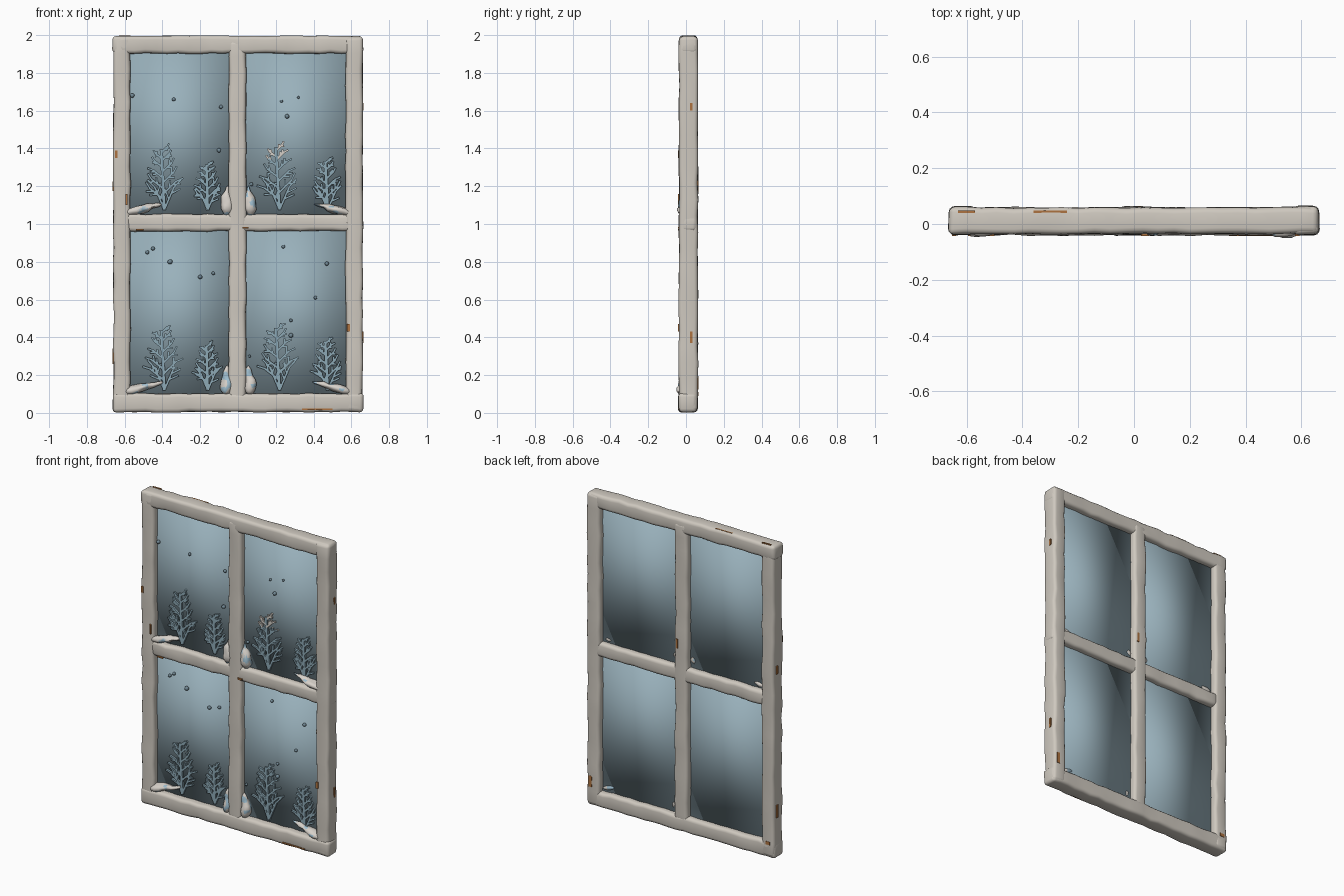
import bpy, bmesh, math, random
from mathutils import Vector, Matrix, noise

random.seed(4)
if "Cube" in bpy.data.objects:
    bpy.data.objects.remove(bpy.data.objects["Cube"])


def material(name, r, g, b):
    m = bpy.data.materials.new(name)
    m.use_nodes = True
    m.diffuse_color = (r, g, b, 1)
    m.node_tree.nodes["Principled BSDF"].inputs["Base Color"].default_value = (r, g, b, 1)
    return m


PAINT = material("weathered white paint", 0.62, 0.58, 0.52)
GLASS = material("frosty blue glass", 0.32, 0.44, 0.5)
FROST = material("frost blue", 0.27, 0.4, 0.47)
SNOW = material("snow", 0.68, 0.64, 0.59)
ICE = material("ice blue", 0.35, 0.52, 0.63)
WOOD = material("bare orange wood", 0.42, 0.17, 0.05)
DROP = material("dark droplet", 0.17, 0.25, 0.3)


def finish(name, bm, *mats, smooth=True):
    me = bpy.data.meshes.new(name)
    bm.normal_update()
    bm.to_mesh(me)
    bm.free()
    for m in mats:
        me.materials.append(m)
    for p in me.polygons:
        p.use_smooth = smooth
    ob = bpy.data.objects.new(name, me)
    bpy.context.collection.objects.link(ob)
    return ob


def box(bm, lo, hi):
    lo, hi = Vector(lo), Vector(hi)
    mat = Matrix.Translation((lo + hi) / 2) @ Matrix.Diagonal((*(hi - lo), 1))
    return bmesh.ops.create_cube(bm, size=1, matrix=mat)["verts"]


# Frame bars: long boxes with uneven edges and rounded corners
def bar(name, x0, x1, z0, z1, y0=-0.037, y1=0.062):
    bm = bmesh.new()
    box(bm, (x0, y0, z0), (x1, y1, z1))
    axis = 0 if x1 - x0 > z1 - z0 else 2
    long_edges = [e for e in bm.edges
                  if abs(e.verts[0].co[axis] - e.verts[1].co[axis]) > 0.2]
    bmesh.ops.subdivide_edges(bm, edges=long_edges, cuts=22, use_grid_fill=True)
    for v in bm.verts:
        v.co += Vector([random.uniform(-0.004, 0.004) for _ in range(3)])
    ob = finish(name, bm, PAINT)
    bev = ob.modifiers.new("rounded edges", "BEVEL")
    bev.width, bev.segments, bev.limit_method = 0.02, 3, "ANGLE"
    bev.angle_limit = math.radians(50)
    return ob


bar("left_stile", 0.57, 0.66, 0.01, 1.99)
bar("right_stile", -0.66, -0.57, 0.01, 1.99)
bar("mullion", -0.048, 0.043, 0.03, 1.97)
bar("top_rail", -0.663, 0.663, 1.903, 1.996, -0.035, 0.059)
bar("bottom_rail", -0.663, 0.663, 0.004, 0.103, -0.04, 0.06)
bar("middle_rail", -0.6, 0.662, 0.962, 1.052, -0.033, 0.058)

# Glass panes, softly shaded all round
for side, x0, x1 in (("right", -0.58, -0.04), ("left", 0.035, 0.58)):
    for level, z0, z1 in (("lower", 0.09, 0.97), ("upper", 1.04, 1.91)):
        bm = bmesh.new()
        box(bm, (x0, 0.004, z0), (x1, 0.022, z1))
        finish(f"{level}_{side}_pane", bm, GLASS)


# Frost trees: flat twigs lying on the glass
def twig(bm, a, b, w):
    d = b - a
    mid = (a + b) / 2
    rot = Matrix.Rotation(math.atan2(d.x, d.y), 4, "Y")
    mat = Matrix.Translation((mid.x, -0.001, mid.y)) @ rot @ Matrix.Diagonal((w, 0.014, d.length, 1))
    bmesh.ops.create_cube(bm, size=1, matrix=mat)


def heading(angle, length):
    return Vector((math.sin(angle), math.cos(angle))) * length


def branch(bm, a, angle, length, w, depth):
    b = a + heading(angle, length)
    twig(bm, a, b, w)
    if depth:
        for t, turn in ((0.45, 0.75), (0.7, -0.7), (0.95, 0.35)):
            branch(bm, a.lerp(b, t), angle + turn * random.choice((-1, 1)),
                   length * 0.42, w * 0.85, depth - 1)


def frost_tree(name, x, z, height, lean):
    bm = bmesh.new()
    base = Vector((x, z))
    tip = base + heading(lean, height)
    twig(bm, base, tip, 0.017)
    for t in (0.22, 0.4, 0.58, 0.76, 0.9):
        for s in (-1, 1):
            start = base.lerp(tip, t + 0.05 * s)
            branch(bm, start, lean + s * 0.85, height * (0.36 - 0.24 * t), 0.012, 1)
    for s in (-1, 1):
        branch(bm, base, s * 0.4, height * 0.42, 0.012, 1)
    ob = finish(name, bm, FROST, SNOW, smooth=False)
    if name == "upper_frost_tree_3":
        for p in ob.data.polygons:
            p.material_index = int(p.center.z > z + 0.8 * height)


for level, z in (("lower", 0.12), ("upper", 1.075)):
    for i, (x, h, lean) in enumerate(((-0.39, 0.32, -0.05), (-0.16, 0.24, -0.03),
                                      (0.22, 0.33, -0.06), (0.475, 0.26, -0.05))):
        frost_tree(f"{level}_frost_tree_{i + 1}", x, z, h, lean)


# Snow clumps: lumpy tapered drops, with patches of ice
def snow_clump(name, x, z, width, depth, length, tilt, icy):
    bm = bmesh.new()
    bmesh.ops.create_icosphere(bm, subdivisions=3, radius=0.5)
    for v in bm.verts:
        taper = 0.78 - 0.75 * v.co.z
        v.co.x *= taper * width
        v.co.y *= taper * depth
        v.co.z *= length
        v.co += v.normal * 0.014 * noise.noise(v.co * 25 + Vector((x, z, 0)))
    for f in bm.faces:
        c = f.calc_center_median()
        f.material_index = int(noise.noise(c * 22 + Vector((x * 9, z, 2))) > icy)
    bm.transform(Matrix.Translation((x, -0.01, z)) @ Matrix.Rotation(tilt, 4, "Y"))
    finish(name, bm, SNOW, ICE)


for level, z in (("lower", 0.1), ("upper", 1.045)):
    for side, s in (("left", 1), ("right", -1)):
        snow_clump(f"{level}_{side}_corner_snow", s * 0.505, z + 0.035, 0.05, 0.08, 0.22, -s * 1.32, 0.3)
        snow_clump(f"{level}_{side}_middle_snow", s * 0.06, z + 0.075, 0.075, 0.07, 0.16, -s * 0.06, 0.15)

# Droplets scattered over the glass
bm = bmesh.new()
for x, z in ((-.56, 1.68), (-.34, 1.66), (-.09, 1.62), (-.1, 1.39), (.23, 1.65), (.32, 1.67),
             (.26, 1.57), (.07, 1.21), (-.48, .85), (-.45, .87), (-.36, .8), (-.2, .72),
             (-.13, .74), (.24, .88), (.47, .79), (.41, .61), (.28, .49), (.28, .41), (.06, .3)):
    bmesh.ops.create_icosphere(bm, subdivisions=2, radius=random.uniform(0.007, 0.014),
                               matrix=Matrix.Translation((x, -0.002, z)))
finish("droplets", bm, DROP)

# Chips of bare wood: thin plates on the frame's faces
bm = bmesh.new()
for x, z, w, h in ((-.645, 1.37, .014, .04), (-.59, 1.13, .01, .06), (.585, .45, .015, .04),
                   (.42, .02, .16, .008), (.04, .98, .03, .01), (-.52, .97, .04, .008)):
    box(bm, (x - w / 2, -0.043, z - h / 2), (x + w / 2, -0.035, z + h / 2))
for x, z, w, h in ((.63, .16, .02, .07), (.02, 1.2, .012, .06), (-.62, .1, .03, .02)):
    box(bm, (x - w / 2, 0.057, z - h / 2), (x + w / 2, 0.065, z + h / 2))
for x, z, h in ((.657, 1.62, .04), (.657, .4, .06), (-.665, 1.2, .05), (-.665, .3, .08)):
    box(bm, (x, 0.02, z - h / 2), (x + 0.008, 0.034, z + h / 2))
for x, w in ((-.3, .12), (-.6, .06)):
    box(bm, (x - w / 2, 0.04, 1.99), (x + w / 2, 0.048, 1.998))
finish("wood_chips", bm, WOOD, smooth=False)
